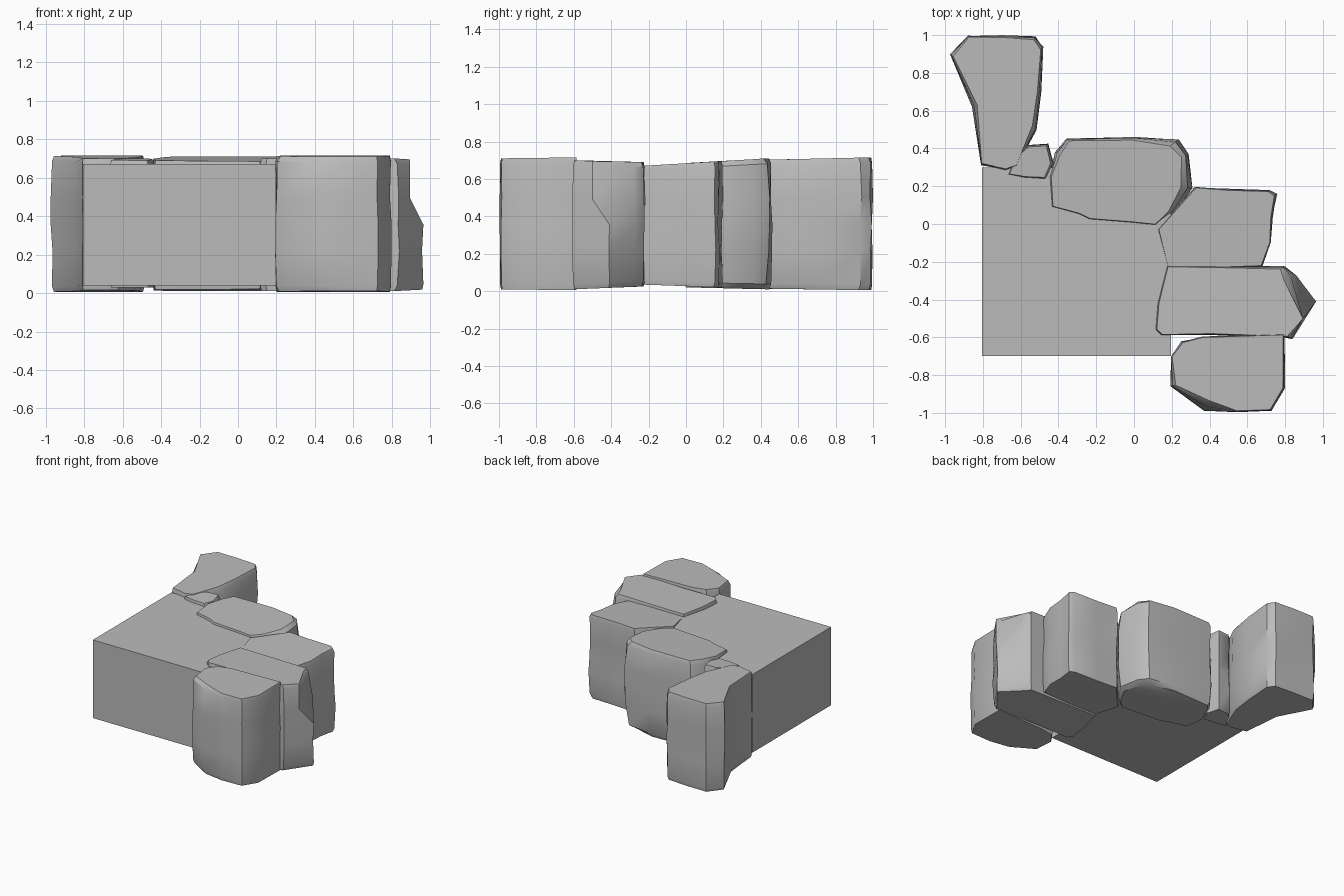
import bpy
import bmesh
import math
import random
from mathutils import Vector

cube = bpy.data.objects.get("Cube")
if cube:
    bpy.data.objects.remove(cube, do_unlink=True)
random.seed(4)

stone_grey = bpy.data.materials.new("stone_grey")
stone_grey.use_nodes = True
GREY = (0.5, 0.5, 0.5, 1)
stone_grey.diffuse_color = GREY
stone_grey.node_tree.nodes["Principled BSDF"].inputs["Base Color"].default_value = GREY


def finish(name, bm):
    """Turn a bmesh into a shaded object."""
    bmesh.ops.recalc_face_normals(bm, faces=bm.faces)
    mesh = bpy.data.meshes.new(name)
    bm.to_mesh(mesh)
    bm.free()
    mesh.materials.append(stone_grey)
    obj = bpy.data.objects.new(name, mesh)
    bpy.context.collection.objects.link(obj)
    bpy.ops.object.select_all(action='DESELECT')
    obj.select_set(True)
    bpy.context.view_layer.objects.active = obj
    bpy.ops.object.shade_smooth_by_angle(angle=math.radians(35))
    return obj


def stone(name, outline, low, high, shape=None):
    """Rock column from (x, y, top pull, bottom pull) points.
    low and high hold the cap heights at the front and back ends."""
    bm = bmesh.new()
    centre = Vector((sum(p[0] for p in outline), sum(p[1] for p in outline))) / len(outline)
    front = min(p[1] for p in outline)
    depth = max(p[1] for p in outline) - front
    rings = []
    for t in (0, 0.04, 0.3, 0.5, 0.7, 0.96, 1):
        ring = []
        for x, y, top_pull, bottom_pull in outline:
            pos = Vector((x, y))
            inward = (centre - pos).normalized()
            pull = 0.006
            if t == 0:
                pull = 0.012 + bottom_pull
            elif t == 1:
                pull = 0.012 + top_pull
            elif 0.2 < t < 0.8:
                pull = random.uniform(0, 0.014)
            else:
                pull += 0.4 * (top_pull if t > 0.5 else bottom_pull)
            pos += inward * pull
            k = (y - front) / depth
            z0 = low[0] + (low[1] - low[0]) * k
            z1 = high[0] + (high[1] - high[0]) * k
            co = Vector((pos.x, pos.y, z0 + (z1 - z0) * t))
            ring.append(bm.verts.new(shape(co) if shape else co))
        rings.append(ring)
    n = len(outline)
    for a, b in zip(rings, rings[1:]):
        for i in range(n):
            j = (i + 1) % n
            bm.faces.new((a[i], a[j], b[j], b[i]))
    bm.faces.new(rings[0])
    bm.faces.new(rings[-1])
    return finish(name, bm)


def ledge(co):
    """Jutting nose that steps back above mid height."""
    if co.x > 0.92 and co.z > 0.42:
        co.x, co.y = 0.895, -0.5
    return co


# Plain block behind the stones
bm = bmesh.new()
bmesh.ops.create_cube(bm, size=1)
for v in bm.verts:
    v.co = Vector((v.co.x - 0.305, v.co.y - 0.2, 0.355 + v.co.z * 0.63))
finish("core_block", bm)

# Stones along the stepped edge, front to back
stone("front_stone", [
    (0.19, -0.86, 0.02, 0.01), (0.37, -0.99, 0.05, 0.02), (0.55, -1.0, 0, 0),
    (0.73, -0.99, 0, 0), (0.80, -0.87, 0, 0), (0.80, -0.58, 0, 0),
    (0.36, -0.59, 0, 0), (0.25, -0.62, 0, 0), (0.19, -0.70, 0, 0),
], (0.01, 0.005), (0.71, 0.715), None)

stone("nose_stone", [
    (0.11, -0.56, 0, 0), (0.14, -0.59, 0, 0), (0.40, -0.59, 0, 0),
    (0.78, -0.60, 0, 0), (0.84, -0.61, 0.02, 0.02), (0.97, -0.41, 0, 0),
    (0.86, -0.27, 0.06, 0.03), (0.80, -0.22, 0.02, 0.02), (0.50, -0.22, 0, 0),
    (0.17, -0.22, 0, 0), (0.12, -0.42, 0, 0),
], (0.01, 0.025), (0.70, 0.69), ledge)

stone("middle_stone", [
    (0.17, -0.23, 0, 0), (0.45, -0.24, 0, 0), (0.68, -0.23, 0, 0),
    (0.73, -0.10, 0, 0), (0.735, 0.03, 0, 0), (0.76, 0.16, 0.01, 0.01),
    (0.72, 0.18, 0, 0), (0.50, 0.19, 0, 0), (0.32, 0.20, 0, 0),
    (0.12, -0.03, 0, 0),
], (0.035, 0.02), (0.67, 0.695), None)

stone("large_stone", [
    (-0.44, 0.09, 0, 0), (-0.30, 0.05, 0, 0), (-0.24, 0.02, 0, 0),
    (0.0, 0.0, 0, 0), (0.12, -0.01, 0, 0), (0.21, 0.05, 0.02, 0.02),
    (0.31, 0.19, 0.05, 0.04), (0.29, 0.37, 0.03, 0.06), (0.24, 0.45, 0.05, 0.08),
    (0.0, 0.465, 0.01, 0.01), (-0.36, 0.455, 0.01, 0.02), (-0.42, 0.38, 0.02, 0.02),
    (-0.45, 0.25, 0, 0),
], (0.02, 0.01), (0.685, 0.71), None)

stone("small_stone", [
    (-0.67, 0.26, 0, 0), (-0.58, 0.24, 0, 0), (-0.46, 0.23, 0.01, 0),
    (-0.42, 0.32, 0.01, 0), (-0.45, 0.43, 0.01, 0), (-0.56, 0.42, 0, 0),
    (-0.63, 0.36, 0, 0),
], (0.03, 0.03), (0.69, 0.70), None)

stone("back_stone", [
    (-0.81, 0.31, 0, 0), (-0.68, 0.28, 0, 0), (-0.62, 0.30, 0, 0),
    (-0.51, 0.49, 0.03, 0.03), (-0.49, 0.70, 0.01, 0.01), (-0.48, 0.94, 0.01, 0.01),
    (-0.52, 0.995, 0.01, 0.01), (-0.70, 1.0, 0, 0), (-0.88, 1.0, 0, 0),
    (-0.975, 0.90, 0.01, 0.01), (-0.86, 0.62, 0.02, 0.02),
], (0.015, 0.005), (0.70, 0.715), None)
